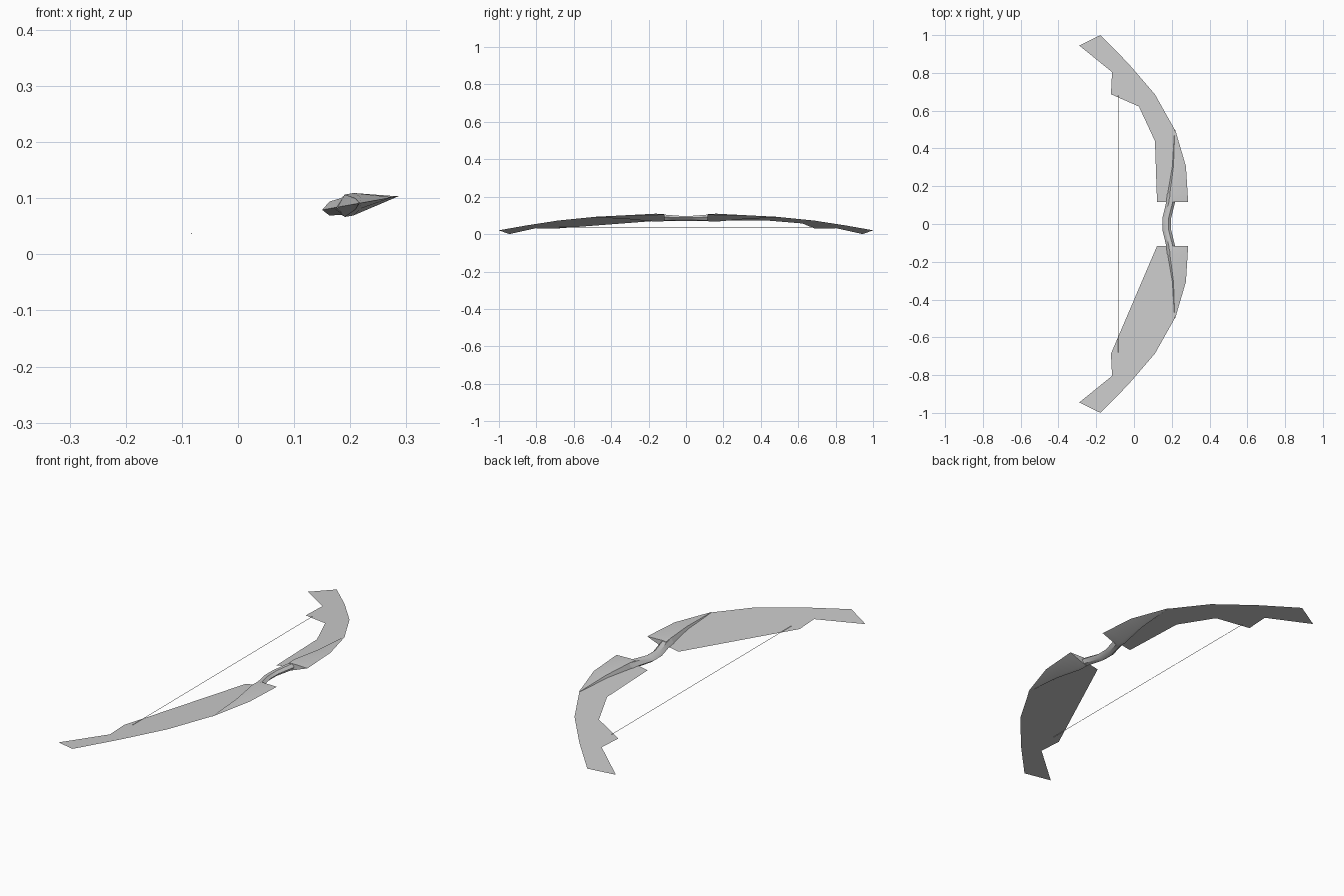
import bpy, bmesh
from mathutils import Vector

if "Cube" in bpy.data.objects:
    bpy.data.objects.remove(bpy.data.objects["Cube"])

mat = bpy.data.materials.new("grey")
mat.use_nodes = True
GREY = (0.6, 0.6, 0.6, 1)
mat.diffuse_color = GREY
mat.node_tree.nodes["Principled BSDF"].inputs["Base Color"].default_value = GREY


def tilt(x, y, h=0.0):
    """Place a point on the bow's leaning plane, raised by h."""
    return Vector((x, y, 0.18 * (x + 0.29) + h))


def finish(name, bm, smooth=False):
    bmesh.ops.recalc_face_normals(bm, faces=bm.faces)
    me = bpy.data.meshes.new(name)
    bm.to_mesh(me)
    bm.free()
    me.materials.append(mat)
    ob = bpy.data.objects.new(name, me)
    bpy.context.collection.objects.link(ob)
    if smooth:
        bpy.ops.object.select_all(action='DESELECT')
        ob.select_set(True)
        bpy.context.view_layer.objects.active = ob
        bpy.ops.object.shade_smooth_by_angle(angle=0.7)
    return ob


def loft(name, rings, smooth):
    bm = bmesh.new()
    loops = [[bm.verts.new(p) for p in r] for r in rings]
    n = len(loops[0])
    for a, b in zip(loops, loops[1:]):
        for i in range(n):
            j = (i + 1) % n
            bm.faces.new((a[i], a[j], b[j], b[i]))
    bm.faces.new(loops[0])
    bm.faces.new(loops[-1])
    return finish(name, bm, smooth)


# Paper-thin limbs: one outline, mirrored front to back
OUTLINE = [(0.122, 0.116), (0.111, 0.439), (0.026, 0.622), (-0.122, 0.687),
           (-0.116, 0.804), (-0.29, 0.945), (-0.177, 1.0), (-0.03, 0.85),
           (0.111, 0.686), (0.217, 0.497), (0.202, 0.25), (0.192, 0.116)]
for side, name in ((1, "back_limb"), (-1, "front_limb")):
    bm = bmesh.new()
    face = bm.faces.new([bm.verts.new(tilt(x, side * y)) for x, y in OUTLINE])
    bmesh.ops.triangulate(bm, faces=[face])
    ob = finish(name, bm)
    # upper side faces up
    if ob.data.polygons[0].normal.z < 0:
        ob.data.flip_normals()


def ring(y, inner, ridge_a, ridge_b, outer, h):
    return [tilt(inner, y), tilt(ridge_a, y, h), tilt(ridge_b, y, h),
            tilt(outer, y), tilt(ridge_b, y, -h), tilt(ridge_a, y, -h)]


# Grip: y, inner edge, two ridge lines, outer edge, half thickness
GRIP = [(0.03, 0.150, 0.163, 0.183, 0.196, 0.0125),
        (0.113, 0.170, 0.184, 0.204, 0.217, 0.015),
        (0.160, 0.176, 0.190, 0.205, 0.222, 0.019)]
loft("grip", [ring(-s[0], *s[1:]) for s in reversed(GRIP)] +
     [ring(*s) for s in GRIP], True)

# Wedge-shaped wings that taper into the limbs
WING = [(0.116, 0.180, 0.188, 0.204, 0.287, 0.017),
        (0.160, 0.178, 0.190, 0.206, 0.284, 0.020),
        (0.305, 0.203, 0.209, 0.219, 0.275, 0.010),
        (0.500, 0.215, 0.216, 0.217, 0.218, 0.0005)]
for side, name in ((1, "back_wing"), (-1, "front_wing")):
    loft(name, [ring(side * s[0], *s[1:]) for s in WING], True)

# Bowstring
R = 0.0012
loft("bowstring", [[tilt(-0.083 + dx * R, y, dz * R)
                    for dx, dz in ((-1, 0), (0, 1), (1, 0), (0, -1))]
                   for y in (-0.68, 0.68)], False)
